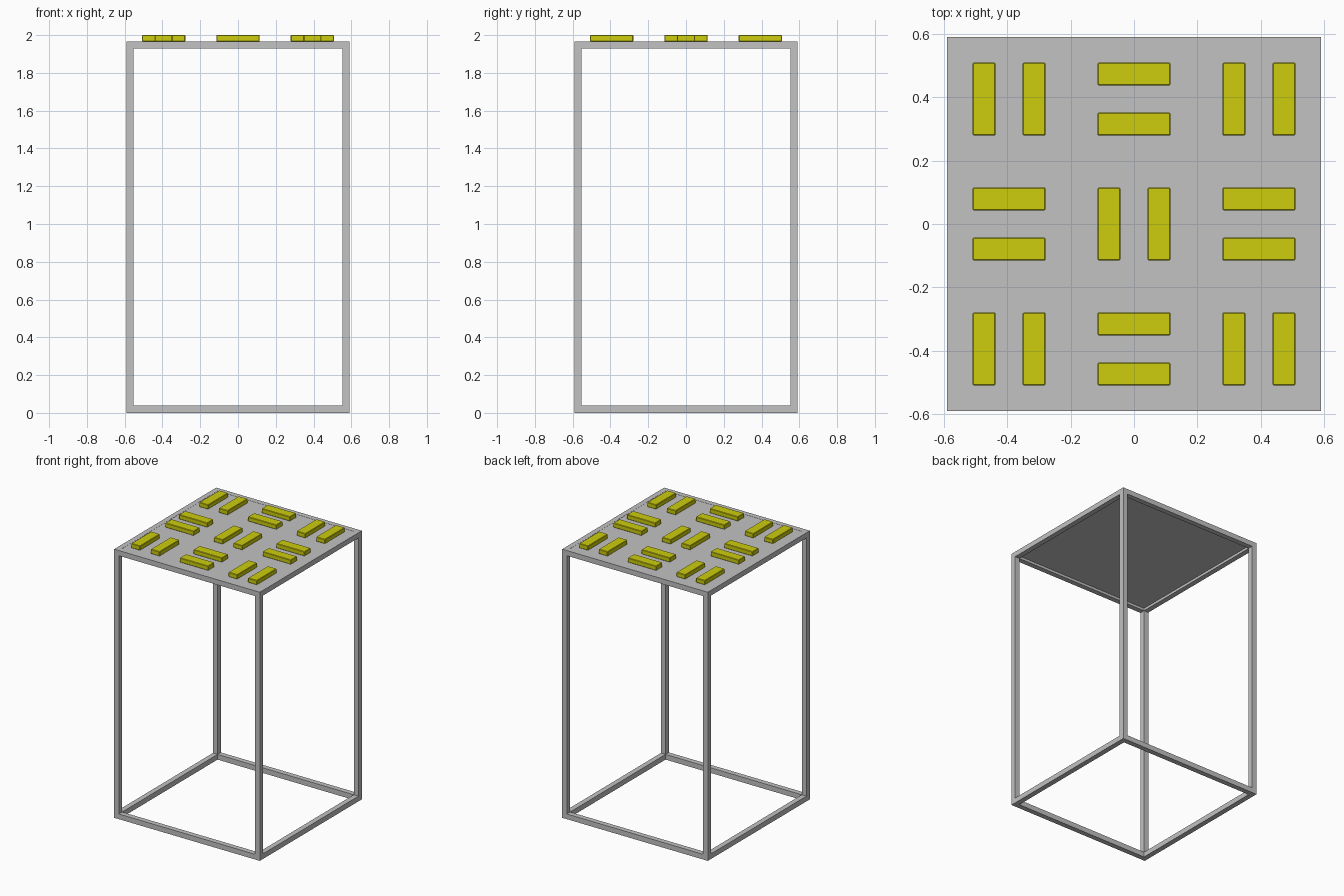
import bpy
import bmesh

if "Cube" in bpy.data.objects:
    bpy.data.objects.remove(bpy.data.objects["Cube"])

HALF = 0.59      # half width of the stand
BAR = 0.038      # thickness of the frame bars
TOP = 1.967      # top of the frame
PITCH = 0.394    # spacing of the slat groups


def material(name, rgb):
    m = bpy.data.materials.new(name)
    m.diffuse_color = (*rgb, 1.0)
    m.use_nodes = True
    m.node_tree.nodes["Principled BSDF"].inputs["Base Color"].default_value = m.diffuse_color
    return m


grey = material("light grey", (0.54, 0.54, 0.54))
yellow = material("yellow", (0.61, 0.61, 0.004))


def add_object(name, bm, mat):
    bmesh.ops.recalc_face_normals(bm, faces=bm.faces)
    me = bpy.data.meshes.new(name)
    bm.to_mesh(me)
    bm.free()
    me.materials.append(mat)
    ob = bpy.data.objects.new(name, me)
    bpy.context.collection.objects.link(ob)
    return ob


def box(name, centre, size, mat, bevel=0.0):
    bm = bmesh.new()
    bmesh.ops.create_cube(bm, size=1)
    for v in bm.verts:
        v.co = [c + s * k for c, s, k in zip(centre, size, v.co)]
    if bevel:
        bmesh.ops.bevel(bm, geom=bm.edges[:], offset=bevel, segments=1, affect='EDGES')
    return add_object(name, bm, mat)


# Frame: a 3x3x3 lattice in which only the edge and corner cells are solid
side = [-HALF, -HALF + BAR, HALF - BAR, HALF]
grid = [side, side, [0, BAR, TOP - BAR, TOP]]


def solid(c):
    return all(0 <= i <= 2 for i in c) and sum(i != 1 for i in c) >= 2


bm = bmesh.new()
for cell in [(i, j, k) for i in range(3) for j in range(3) for k in range(3)]:
    if not solid(cell):
        continue
    for axis in range(3):
        for step in (0, 1):
            nb = list(cell)
            nb[axis] += 2 * step - 1
            if solid(nb):
                continue
            u, w = (axis + 1) % 3, (axis + 2) % 3
            loop = []
            for du, dw in ((0, 0), (1, 0), (1, 1), (0, 1)):
                p = list(cell)
                p[axis] += step
                p[u] += du
                p[w] += dw
                loop.append(bm.verts.new([grid[a][p[a]] for a in range(3)]))
            bm.faces.new(loop if step else loop[::-1])
bmesh.ops.remove_doubles(bm, verts=bm.verts, dist=1e-5)
add_object("stand_frame", bm, grey)

# Top panel set into the frame
inner = 2 * (HALF - BAR)
box("top_panel", (0, 0, TOP - 0.010), (inner, inner, 0.018), grey)

# Pairs of slats, alternating direction like a basket weave
for i in (-1, 0, 1):
    for j in (-1, 0, 1):
        along_y = (i + j) % 2 == 0
        for s in (-1, 1):
            x, y = i * PITCH, j * PITCH
            if along_y:
                x += s * 0.079
                size = (0.072, 0.23, 2.0 - TOP)
            else:
                y += s * 0.079
                size = (0.23, 0.072, 2.0 - TOP)
            box("slat", (x, y, (2.0 + TOP) / 2), size, yellow, 0.003)
